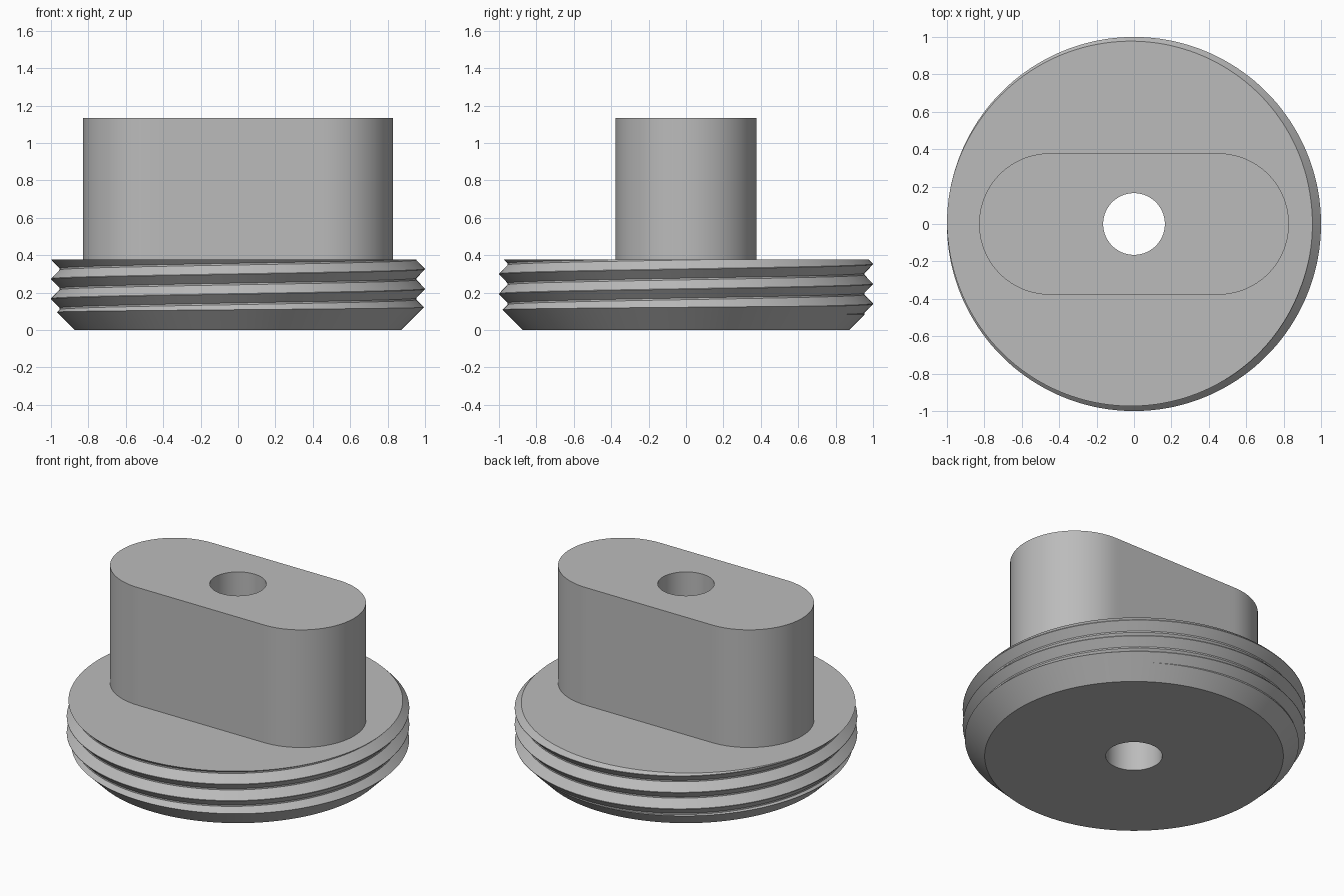
import bpy, bmesh
from math import sin, cos, pi, sqrt, tan, radians

cube = bpy.data.objects.get("Cube")
if cube:
    bpy.data.objects.remove(cube)

SEGMENTS = 180
FLANGE_TOP, BOSS_TOP = 0.377, 1.135
HOLE_R = 0.165
BASE_R = 0.872                       # foot of the 45 degree lead-in chamfer
CREST_R, DEPTH, PITCH = 1.0, 0.046, 0.106
CREST_FLAT, ROOT_FLAT = 0.003, 0.009
CREST_Z = 0.326                      # crest height where the helix crosses +x
END_R = 0.378                        # boss end radius
END_X = END_R / tan(radians(40))     # boss end centre

metal = bpy.data.materials.new("plain grey")
metal.use_nodes = True
grey = (0.5, 0.5, 0.5, 1)
metal.diffuse_color = grey
metal.node_tree.nodes["Principled BSDF"].inputs["Base Color"].default_value = grey


def boss_radius(a):
    """Distance from the axis to the rounded slot outline."""
    c, s = abs(cos(a)), abs(sin(a))
    if END_R * c <= END_X * s:
        return END_R / s
    return END_X * c + sqrt(END_R ** 2 - (END_X * s) ** 2)


def thread_radius(z, a):
    """Radius of the helical thread at a height and angle."""
    t = (z - CREST_Z - PITCH * a / (2 * pi)) % PITCH
    d = min(t, PITCH - t) - CREST_FLAT / 2
    flank = (PITCH - CREST_FLAT - ROOT_FLAT) / 2
    return CREST_R - DEPTH * min(max(d / flank, 0), 1)


def flange_column(a):
    # Height where the thread runs out into the chamfer
    lo, hi = 0.0, FLANGE_TOP
    for _ in range(40):
        mid = (lo + hi) / 2
        if BASE_R + mid < thread_radius(mid, a):
            lo = mid
        else:
            hi = mid
    points = [(HOLE_R, FLANGE_TOP), (HOLE_R, 0), (BASE_R, 0)]
    for turn in range(-4, 2):
        crest = CREST_Z + PITCH * (a / (2 * pi) + turn)
        root = crest + PITCH / 2
        for z in (crest - CREST_FLAT / 2, crest + CREST_FLAT / 2,
                  root - ROOT_FLAT / 2, root + ROOT_FLAT / 2):
            z = min(max(z, lo), FLANGE_TOP)
            points.append((thread_radius(z, a), z))
    return points + [(boss_radius(a), FLANGE_TOP)]


def boss_column(a):
    r = boss_radius(a)
    return [(r, FLANGE_TOP), (r, BOSS_TOP), (HOLE_R, BOSS_TOP), (HOLE_R, FLANGE_TOP)]


def sweep(name, column):
    """Join the profile columns taken around the axis into a shell."""
    bm = bmesh.new()
    columns = []
    for i in range(SEGMENTS + 1):
        a = 2 * pi * i / SEGMENTS
        columns.append([bm.verts.new((r * cos(a), r * sin(a), z)) for r, z in column(a)])
    for left, right in zip(columns, columns[1:]):
        for j in range(len(left) - 1):
            bm.faces.new((left[j], right[j], right[j + 1], left[j + 1]))
    bmesh.ops.remove_doubles(bm, verts=bm.verts, dist=0.00002)
    mesh = bpy.data.meshes.new(name)
    bm.to_mesh(mesh)
    bm.free()
    mesh.materials.append(metal)
    obj = bpy.data.objects.new(name, mesh)
    bpy.context.collection.objects.link(obj)
    bpy.ops.object.select_all(action="DESELECT")
    obj.select_set(True)
    bpy.context.view_layer.objects.active = obj
    bpy.ops.object.shade_smooth_by_angle(angle=radians(25))


# Threaded disc and the slotted boss above it, both bored through
sweep("threaded_flange", flange_column)
sweep("rounded_boss", boss_column)
